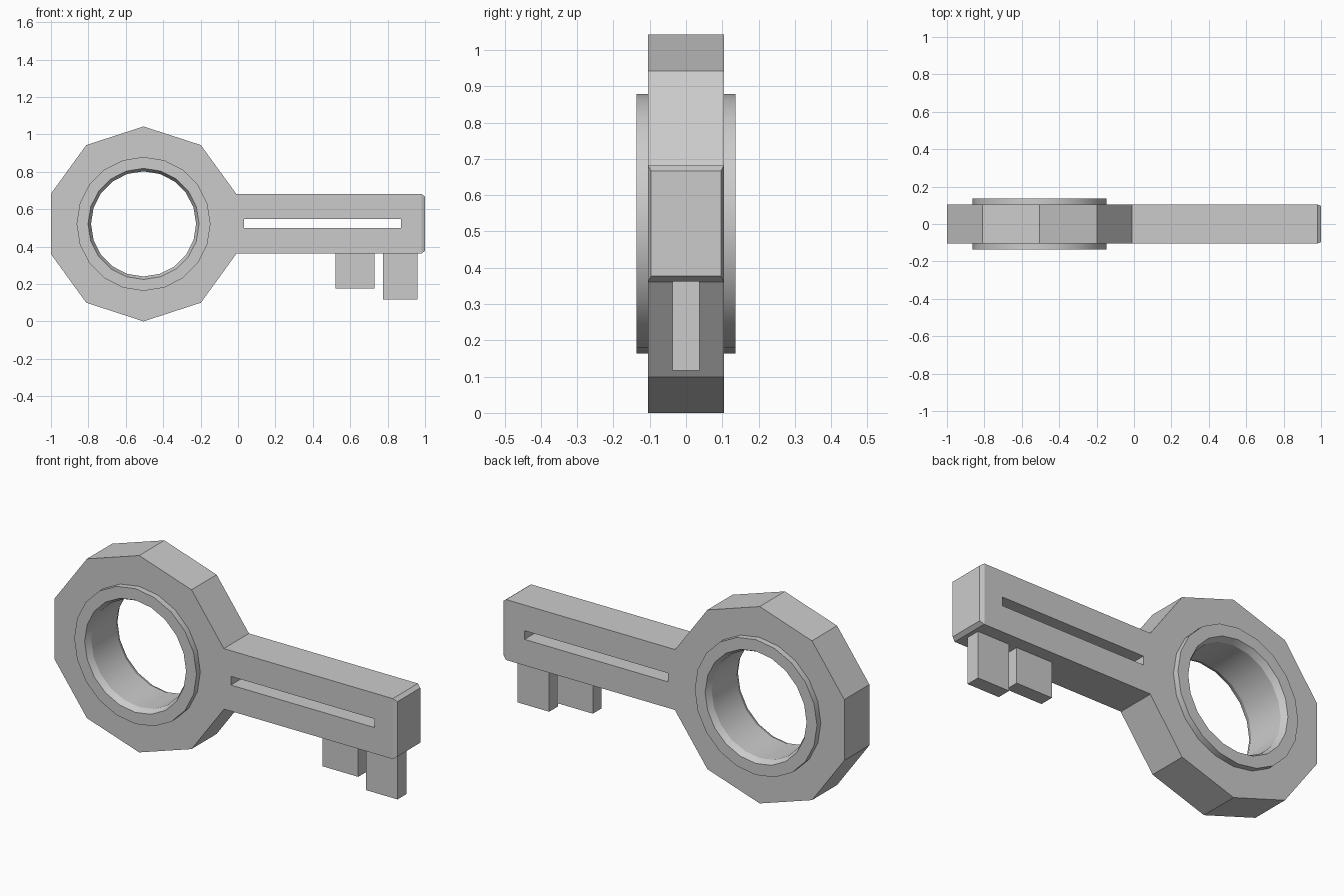
import bpy, bmesh, math

if "Cube" in bpy.data.objects:
    bpy.data.objects.remove(bpy.data.objects["Cube"])

CX, CZ, SEG = -0.505, 0.521, 20
HALF = 0.105


def finish(name, bm, smooth=False):
    bmesh.ops.recalc_face_normals(bm, faces=bm.faces[:])
    mesh = bpy.data.meshes.new(name)
    bm.to_mesh(mesh)
    bm.free()
    ob = bpy.data.objects.new(name, mesh)
    bpy.context.collection.objects.link(ob)
    if smooth:
        bpy.ops.object.select_all(action='DESELECT')
        ob.select_set(True)
        bpy.context.view_layer.objects.active = ob
        bpy.ops.object.shade_smooth_by_angle(angle=math.radians(25))
    return ob


def loft(rings, closed):
    """Skin equal-length rings of points; loop round or cap the ends."""
    bm = bmesh.new()
    vs = [[bm.verts.new(p) for p in ring] for ring in rings]
    n = len(vs[0])
    pairs = list(zip(vs, vs[1:])) + ([(vs[-1], vs[0])] if closed else [])
    for a, b in pairs:
        for i in range(n):
            j = (i + 1) % n
            bm.faces.new((a[i], a[j], b[j], b[i]))
    if not closed:
        bm.faces.new(vs[0])
        bm.faces.new(vs[-1])
    return bm


def circle(r, y, decagon=False):
    pts = []
    for i in range(SEG):
        a = math.pi / 2 + i * 2 * math.pi / SEG
        k = r * math.cos(math.pi / 10) if decagon and i % 2 else r
        pts.append((CX + k * math.cos(a), y, CZ + k * math.sin(a)))
    return pts


def rect(x, hy, z0, z1):
    return [(x, -hy, z0), (x, hy, z0), (x, hy, z1), (x, -hy, z1)]


def box(name, x0, x1, hy, z0, z1):
    return finish(name, loft([rect(x0, hy, z0, z1), rect(x1, hy, z0, z1)], False))


# Ten-sided bow with a round opening
bow = loft([circle(0.33, -HALF), circle(0.521, -HALF, True),
            circle(0.521, HALF, True), circle(0.33, HALF)], True)
bmesh.ops.dissolve_limit(bow, angle_limit=0.01, verts=bow.verts[:], edges=bow.edges[:])
finish("bow", bow)

# Raised collar lining the opening, chamfered inside
half = [(0.281, 0.105), (0.297, 0.137), (0.358, 0.137)]
profile = half + [(r, -y) for r, y in reversed(half)]
finish("bow_collar", loft([circle(r, y) for r, y in profile], True), True)

# Shaft with a chamfered tip and a slot cut right through
shaft = finish("shaft", loft([rect(-0.012, HALF, 0.362, 0.682),
                              rect(0.98, HALF, 0.362, 0.682),
                              rect(1.0, 0.096, 0.377, 0.667)], False))
cutter = box("slot_cutter", 0.032, 0.872, 0.3, 0.5, 0.546)
cutter.hide_render = True
mod = shaft.modifiers.new("slot", 'BOOLEAN')
mod.object = cutter
mod.operation = 'DIFFERENCE'
mod.solver = 'EXACT'
bpy.context.view_layer.objects.active = shaft
bpy.ops.object.modifier_apply(modifier=mod.name)
bpy.data.objects.remove(cutter)

# Two teeth under the shaft
for name, x0, x1, z in (("inner_tooth", 0.52, 0.73, 0.175), ("outer_tooth", 0.775, 0.96, 0.117)):
    box(name, x0, x1, 0.037, z, 0.37)
